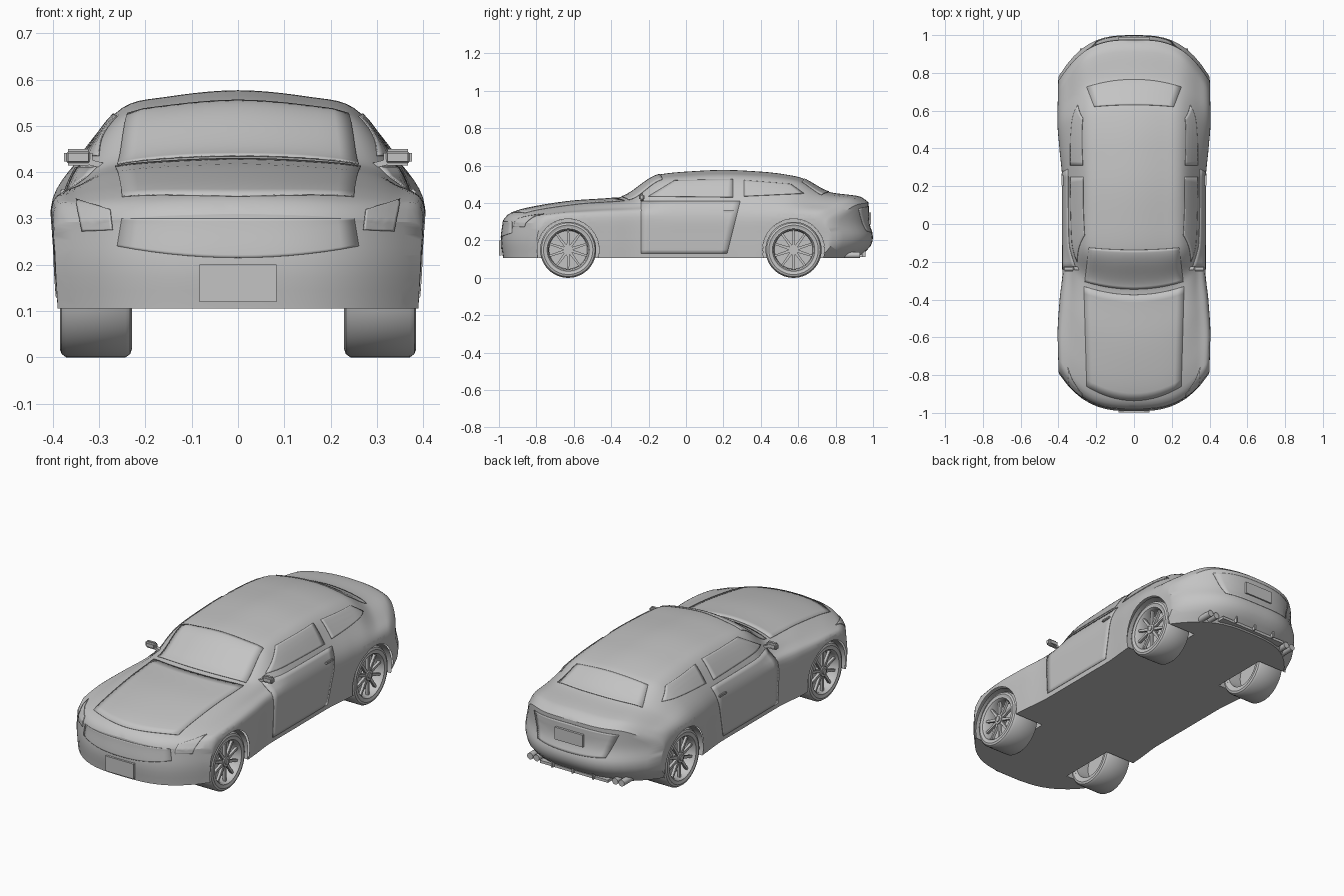
import bpy, bmesh, math
from math import pi
from mathutils import Vector, Matrix
from mathutils.bvhtree import BVHTree

if "Cube" in bpy.data.objects:
    bpy.data.objects.remove(bpy.data.objects["Cube"])

grey = bpy.data.materials.new("plain grey")
grey.diffuse_color = (0.55, 0.55, 0.55, 1)
grey.use_nodes = True
grey.node_tree.nodes["Principled BSDF"].inputs["Base Color"].default_value = grey.diffuse_color


def finish(bm, name):
    bmesh.ops.recalc_face_normals(bm, faces=bm.faces)
    me = bpy.data.meshes.new(name)
    bm.to_mesh(me)
    bm.free()
    me.materials.append(grey)
    ob = bpy.data.objects.new(name, me)
    bpy.context.collection.objects.link(ob)
    return ob


def key(pts, x):
    """Smooth interpolation through (position, value) keys."""
    if x <= pts[0][0]:
        return pts[0][1]
    if x >= pts[-1][0]:
        return pts[-1][1]
    k = next(i for i in range(len(pts) - 1) if x <= pts[i + 1][0])
    sl = [(b[1] - a[1]) / (b[0] - a[0]) for a, b in zip(pts, pts[1:])]

    def tan(i):
        if i == 0 or i == len(pts) - 1:
            return sl[min(i, len(sl) - 1)]
        a, b = sl[i - 1], sl[i]
        return 2 * a * b / (a + b) if a * b > 0 else 0
    (x0, v0), (x1, v1) = pts[k], pts[k + 1]
    h = x1 - x0
    t = (x - x0) / h
    return (v0 * (2*t**3 - 3*t*t + 1) + h * tan(k) * (t**3 - 2*t*t + t)
            + v1 * (3*t*t - 2*t**3) + h * tan(k + 1) * (t**3 - t*t))


def sheet(bm, rows):
    vs = [[bm.verts.new(p) for p in r] for r in rows]
    for a, b in zip(vs, vs[1:]):
        for i in range(len(a) - 1):
            bm.faces.new((a[i], a[i + 1], b[i + 1], b[i]))


# Body curves along the length
TOP = [(-.975, .31), (-.95, .34), (-.9, .36), (-.8, .383), (-.6, .412), (-.36, .43), (-.14, .553),
       (0, .568), (.2, .577), (.4, .568), (.6, .54), (.77, .458), (.93, .435), (.975, .405)]
DROP = [(-.975, .01), (-.6, .018), (-.36, .018), (-.14, .033), (.2, .038), (.6, .03), (.8, .018), (.975, .015)]
EDGE = [(-.975, .25), (-.8, .27), (-.36, .28), (-.14, .25), (.6, .25), (.975, .265)]
BOW = [(-.975, .2), (-.36, .2), (-.14, .08), (.1, 0), (.6, -.1), (.77, -.15), (.975, -.22)]
WIDTH = [(-.78, .395), (-.6, .402), (-.4, .392), (-.2, .376), (.2, .376), (.4, .392), (.55, .402), (.76, .398)]
SHOULDER = [(-.775, .285), (-.73, .325), (-.55, .338), (0, .345), (.5, .345), (.7, .335), (.755, .30)]


def place(y, x, z):
    """Bow the section in plan and shape the bumpers in profile."""
    f = max(0, min(1, (abs(y) - .85) / .125)) ** 2
    yy = y + key(BOW, y) * (abs(x) / .4) ** 3
    if y < 0:
        yy -= f * .014 * math.exp(-((z - .2) / .08) ** 2)
    else:
        yy += f * (.025 * math.exp(-((z - .215) / .055) ** 2) - .05 * max(0, (.16 - z) / .05))
    return Vector((x, yy, z))


def half_section(y):
    ys = y + key(BOW, y)
    w, s, t, r = key(WIDTH, ys), key(SHOULDER, ys), key(TOP, y), key(EDGE, y)
    d = key(DROP, y)
    e = t - d
    c = [(.985 * w, .105), (w, .22), (.995 * w, s),
         ((r + w) / 2 + .08 * (w - r), (e + s) / 2 + .04 * (e - s)),
         (r, e), (.6 * r, t - .36 * d), (0, t)]
    c = [Vector(p) for p in c]
    c = [c[0]] + c + [Vector((-c[5].x, c[5].y))]
    out = []
    for i in range(1, len(c) - 2):
        for j in range(5):
            u = j / 5
            a, b, g, h = c[i - 1:i + 3]
            out.append(.5 * (2*b + (g - a)*u + (2*a - 5*b + 4*g - h)*u*u + (3*b - a - 3*g + h)*u**3))
    return out + [c[-2]]


# Body shell: skin, floor and bowed end walls
N, C = 92, 20
stations = [-.975 + 1.95 * i / N for i in range(N + 1)]
secs = [half_section(y) for y in stations]


def across(y, p):
    return [place(y, p.x * (1 - 2 * k / C), p.y) for k in range(C + 1)]


bm = bmesh.new()
sheet(bm, [[place(y, p.x, p.y) for p in s] + [place(y, -p.x, p.y) for p in s[-2::-1]]
           for y, s in zip(stations, secs)])
sheet(bm, [across(y, s[0]) for y, s in zip(stations, secs)])
for k in (0, -1):
    sheet(bm, [across(stations[k], p) for p in secs[k]])
bmesh.ops.remove_doubles(bm, verts=bm.verts, dist=1e-5)
bmesh.ops.recalc_face_normals(bm, faces=bm.faces)
bvh = BVHTree.FromBMesh(bm)

# Wheel arches: trim the shell with planes tangent to each arch, then open it
AXLES, R, WELL, SIDES = (-.63, .575), .165, .215, 36
normals = [Vector((0, math.cos(2 * pi * k / SIDES), math.sin(2 * pi * k / SIDES))) for k in range(SIDES)]


def near(axle, reach, inner):
    return [f for f in bm.faces for c in [f.calc_center_median()]
            if abs(c.x) > inner and (c - Vector((c.x, *axle.yz))).length < reach]


def cut(faces, co, no):
    geom = list({g for f in faces for g in (f, *f.edges, *f.verts)})
    bmesh.ops.bisect_plane(bm, geom=geom, dist=1e-6, plane_co=co, plane_no=no)


for y in AXLES:
    axle = Vector((0, y, .15))
    for s in (1, -1):
        cut(near(axle, R + .03, .17), (s * WELL, 0, 0), (1, 0, 0))
    for n in normals:
        if n.z > -.45:
            cut(near(axle, R + .03, WELL - .001), axle + n * R, n)
    gone = [f for f in near(axle, R + .01, WELL) for c in [f.calc_center_median() - axle]
            if all(c.dot(n) < R for n in normals if n.z > -.45)]
    bmesh.ops.delete(bm, geom=gone, context='FACES')
body = finish(bm, "body")

# Wheel well liners
bm = bmesh.new()
for y in AXLES:
    for s in (1, -1):
        arc = [Vector((0, y + R * math.cos(t), .15 + R * math.sin(t)))
               for t in [-.275 + (pi + .55) * k / 40 for k in range(41)]]
        sheet(bm, [[p + Vector((s * x, 0, 0)) for p in arc] for x in (WELL, .39 if y > 0 else .385)])
        bm.faces.new([bm.verts.new(p + Vector((s * WELL, 0, 0))) for p in arc])
bmesh.ops.remove_doubles(bm, verts=bm.verts, dist=1e-5)
finish(bm, "wheel_wells")

VIEWS = {'front': lambda a, b: ((a, -2, b), (0, 1, 0)), 'rear': lambda a, b: ((a, 2, b), (0, -1, 0)),
         'side': lambda a, b: ((2, a, b), (-1, 0, 0)), 'top': lambda a, b: ((a, b, 2), (0, 0, -1))}


def panel(name, view, corners, bow0=0, bow1=0, lift=.002, mirror=False, n=14):
    """Thin plate laid on the body: four corners seen from one view, bowed lower and upper edges."""
    a, b, c, d = [Vector(p) for p in corners]
    rows = []
    for j in range(n + 1):
        v, row = j / n, []
        for i in range(n + 1):
            u = i / n
            p = a.lerp(b, u).lerp(d.lerp(c, u), v)
            p.y += (bow0 * (1 - v) + bow1 * v) * 4 * u * (1 - u)
            o, w = map(Vector, VIEWS[view](*p))
            hit, nor, *_ = bvh.ray_cast(o, w)
            if hit is None:
                hit, nor, *_ = bvh.find_nearest(o + w * 1.6)
            row.append(hit + nor * lift)
        rows.append(row)
    bm = bmesh.new()
    sheet(bm, rows)
    if mirror:
        sheet(bm, [[Vector((-p.x, p.y, p.z)) for p in r] for r in rows])
    ob = finish(bm, name)
    so = ob.modifiers.new("thickness", 'SOLIDIFY')
    so.thickness, so.offset = .003, 0
    return ob


# Glass, lamps and body panels
panel("windscreen", 'top', [(-.26, -.305), (.26, -.305), (.238, -.125), (-.238, -.125)], -.04, -.012)
panel("rear_window", 'top', [(-.25, .725), (.25, .725), (.21, .62), (-.21, .62)], .04, .01)
panel("door_windows", 'side', [(-.2, .435), (.25, .43), (.25, .525), (-.06, .52)], mirror=True)
panel("quarter_windows", 'side', [(.31, .435), (.63, .45), (.56, .5), (.31, .52)], mirror=True)
panel("headlights", 'front', [(.27, .275), (.335, .272), (.35, .34), (.275, .318)], mirror=True)
panel("nose_panel", 'front', [(-.26, .24), (.26, .24), (.25, .30), (-.25, .30)], -.025, 0, .001)
panel("bonnet", 'top', [(-.25, -.86), (.25, -.86), (.265, -.33), (-.265, -.33)], -.075, -.045, .001)
panel("doors", 'side', [(-.24, .13), (.22, .13), (.29, .41), (-.24, .41)], 0, 0, .001, True)
panel("boot_panel", 'rear', [(-.2, .25), (.2, .25), (.25, .37), (-.25, .37)], -.01, .015, .001)


def box(bm, loc, size, rot=None, taper=1):
    m = Matrix.Translation(loc) @ (rot or Matrix()) @ Matrix.Diagonal((*size, 1))
    vs = bmesh.ops.create_cube(bm, size=1)['verts']
    for v in vs:
        if v.co.z > 0:
            v.co.y *= taper
    bmesh.ops.transform(bm, matrix=m, verts=vs)


def tube(bm, loc, r, depth, axis):
    m = Matrix.Translation(loc) @ Matrix.Rotation(pi / 2, 4, axis)
    bmesh.ops.create_cone(bm, cap_ends=True, segments=32, radius1=r, radius2=r, depth=depth, matrix=m)


def lathe(bm, prof, steps=56):
    """Closed (x, radius) profile turned about the x axis."""
    loop = prof + prof[:1]
    sheet(bm, [[Vector((x, r * math.cos(2*pi*k/steps), r * math.sin(2*pi*k/steps))) for x, r in loop]
               for k in range(steps + 1)])
    bmesh.ops.remove_doubles(bm, verts=bm.verts, dist=1e-5)


# Wheels: tyre, rim, ten spokes, hub and brake disc
bm = bmesh.new()
lathe(bm, [(-.074, .118), (-.078, .132), (-.074, .143), (-.064, .15), (.064, .15), (.074, .143),
           (.078, .132), (.074, .118), (.066, .12), (-.066, .12)])
tyre = finish(bm, "tyre")
bm = bmesh.new()
lathe(bm, [(.074, .12), (.076, .113), (.066, .106), (.03, .102), (-.07, .106), (-.074, .12)])
for k in range(10):
    rot = Matrix.Rotation(2 * pi * k / 10, 4, 'X')
    box(bm, rot @ Vector((.055, 0, .064)), (.014, .016, .09), rot, .65)
tube(bm, (.05, 0, 0), .026, .035, 'Y')
tube(bm, (.062, 0, 0), .014, .02, 'Y')
tube(bm, (.01, 0, 0), .103, .015, 'Y')
rim = finish(bm, "rim")
for part in (tyre, rim):
    for y in AXLES:
        for s in (1, -1):
            ob = part.copy()
            ob.name = f"{'front' if y < 0 else 'rear'}_{'right' if s > 0 else 'left'}_{part.name}"
            ob.location = (s * .307, y, .15)
            ob.rotation_euler.z = 0 if s > 0 else pi
            bpy.context.collection.objects.link(ob)
    bpy.data.objects.remove(part)

# Door mirrors, handles and exhausts
for s, side in ((1, "right"), (-1, "left")):
    bm = bmesh.new()
    box(bm, (s * .345, -.237, .432), (.062, .03, .036))
    bmesh.ops.bevel(bm, geom=bm.edges[:], offset=.009, segments=3, affect='EDGES')
    box(bm, (s * .315, -.235, .42), (.06, .018, .012), Matrix.Rotation(s * -.25, 4, 'Y'))
    finish(bm, side + "_mirror")
    bm = bmesh.new()
    box(bm, (s * .378, .23, .357), (.012, .06, .013))
    bmesh.ops.bevel(bm, geom=bm.edges[:], offset=.003, segments=2, affect='EDGES')
    finish(bm, side + "_door_handle")
    bm = bmesh.new()
    for x in (.232, .27):
        tube(bm, (s * x, .88, .122), .017, .1, 'X')
    finish(bm, side + "_exhausts")

# Number plates
for name, y, z, h in (("front_plate", -.993, .16, .08), ("rear_plate", .984, .318, .065)):
    bm = bmesh.new()
    box(bm, (0, y, z), (.166, .012, h))
    finish(bm, name)

# Rear diffuser with fins
bm = bmesh.new()
box(bm, (0, .925, .118), (.4, .04, .014))
for x in (-.12, 0, .12):
    box(bm, (x, .935, .13), (.008, .05, .035))
finish(bm, "rear_diffuser")

# Smooth shading with crisp edges
bpy.ops.object.select_all(action='SELECT')
bpy.context.view_layer.objects.active = body
bpy.ops.object.shade_smooth_by_angle(angle=math.radians(35))
